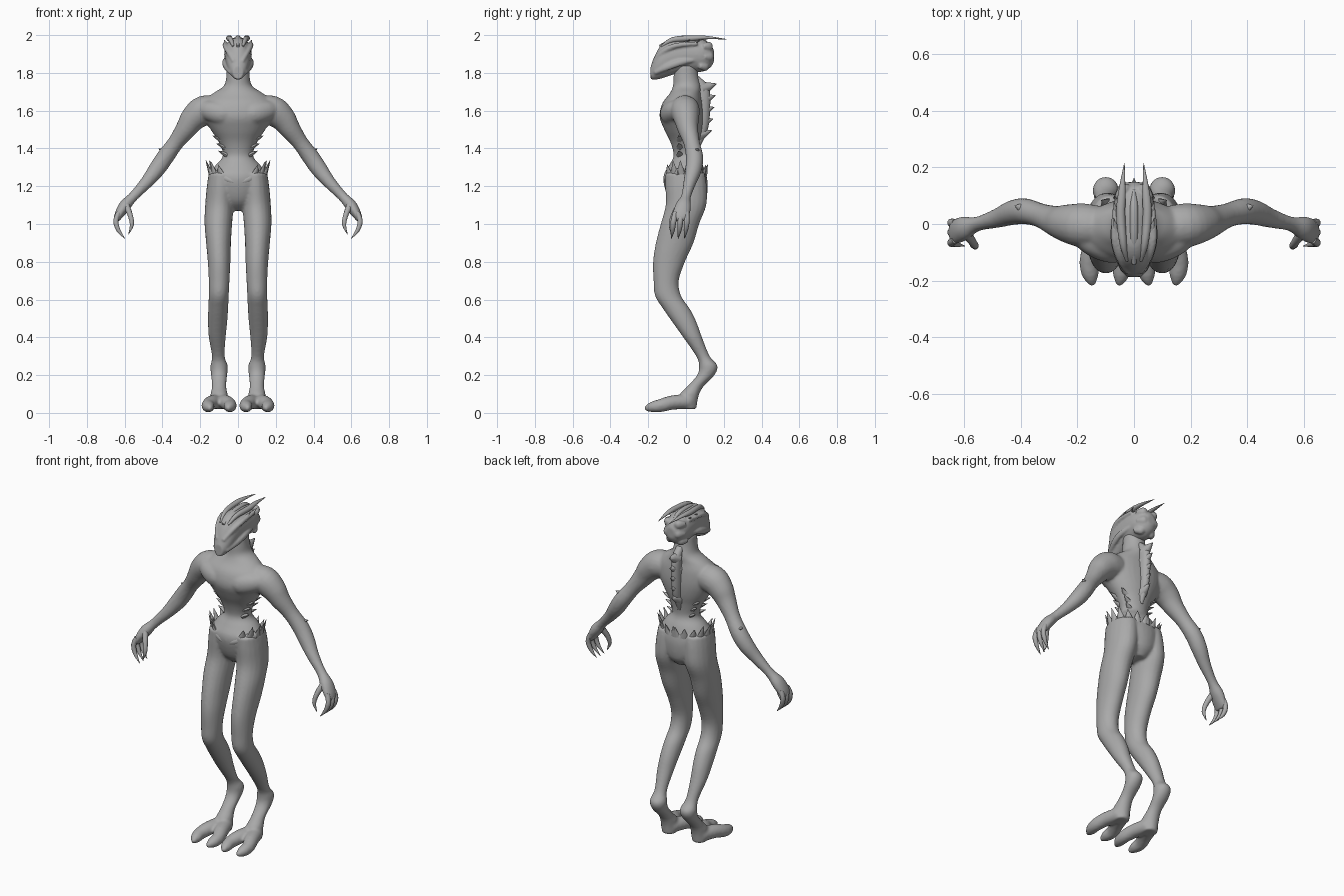
import bpy, bmesh, math
from mathutils import Vector

skin = bpy.data.materials.new("grey skin")
skin.diffuse_color = (0.4, 0.4, 0.4, 1)


def smooth_rings(rings, steps):
    """Catmull-Rom interpolation between key rings (x, y, z, ra, rb)."""
    pts = [Vector(r) for r in rings]
    out = []
    for i in range(len(pts) - 1):
        p0, p1 = pts[max(i - 1, 0)], pts[i]
        p2, p3 = pts[i + 1], pts[min(i + 2, len(pts) - 1)]
        for k in range(steps):
            t = k / steps
            out.append(0.5 * (2 * p1 + (p2 - p0) * t + (2 * p0 - 5 * p1 + 4 * p2 - p3) * t * t
                              + (3 * p1 - p0 - 3 * p2 + p3) * t ** 3))
    return out + [pts[-1]]


def loft(bm, rings, side=(1, 0, 0), axis=None, sides=20, steps=4, mirror=False):
    """Skin elliptical rings; ra runs along 'side', rb across it."""
    rings = smooth_rings(rings, steps)
    pos = [Vector(r[:3]) for r in rings]
    for s in ((1, -1) if mirror else (1,)):
        loops = []
        for i, r in enumerate(rings):
            t = Vector(axis) if axis else pos[min(i + 1, len(pos) - 1)] - pos[max(i - 1, 0)]
            t.normalize()
            u = Vector(side)
            u = (u - t * u.dot(t)).normalized()
            v = t.cross(u)
            ra, rb = max(r[3], 0.001), max(r[4], 0.001)
            loop = []
            for k in range(sides):
                a = 2 * math.pi * k / sides
                p = pos[i] + u * ra * math.cos(a) + v * rb * math.sin(a)
                loop.append(bm.verts.new((p.x * s, p.y, p.z)))
            loops.append(loop)
        for a, b in zip(loops, loops[1:]):
            for k in range(sides):
                n = (k + 1) % sides
                bm.faces.new((a[k], a[n], b[n], b[k]))
        bm.faces.new(loops[0][::-1])
        bm.faces.new(loops[-1])


def spike(bm, base, tip, ra, rb, side=(1, 0, 0), mirror=False):
    b, t = Vector(base), Vector(tip)
    m = b.lerp(t, 0.5)
    loft(bm, [(*b, ra, rb), (*m, ra * 0.55, rb * 0.55), (*t, 0.001, 0.001)],
         side, sides=8, steps=1, mirror=mirror)


def finish(name, bm, voxel=0, relax=0):
    bmesh.ops.recalc_face_normals(bm, faces=bm.faces)
    me = bpy.data.meshes.new(name)
    bm.to_mesh(me)
    bm.free()
    me.materials.append(skin)
    ob = bpy.data.objects.new(name, me)
    bpy.context.collection.objects.link(ob)
    bpy.context.view_layer.objects.active = ob
    ob.select_set(True)
    bpy.ops.object.shade_smooth_by_angle(angle=math.radians(50))
    ob.select_set(False)
    if voxel:
        m = ob.modifiers.new("blend", 'REMESH')
        m.mode, m.voxel_size, m.use_smooth_shade = 'VOXEL', voxel, True
        if relax:
            m = ob.modifiers.new("relax", 'SMOOTH')
            m.factor, m.iterations = 0.5, relax
    return ob


UP = (0, 0, 1)

# Body: trunk, legs, feet and arms blended into one skin
bm = bmesh.new()
loft(bm, [(0, .02, 1.07, .04, .05), (0, .01, 1.12, .11, .095), (0, 0, 1.2, .147, .115),
          (0, -.005, 1.26, .152, .113), (0, 0, 1.31, .12, .09), (0, 0, 1.36, .08, .066),
          (0, -.005, 1.43, .1, .076), (0, -.015, 1.5, .145, .1), (0, -.025, 1.57, .185, .115),
          (0, -.02, 1.64, .185, .105), (0, -.005, 1.69, .135, .082), (0, .005, 1.73, .076, .074),
          (0, 0, 1.78, .062, .066), (0, 0, 1.84, .06, .06)], axis=UP, sides=32)
# chest muscles
loft(bm, [(.02, -.08, 1.59, .04, .04), (.08, -.09, 1.585, .058, .048),
          (.15, -.06, 1.6, .055, .05), (.2, -.02, 1.61, .04, .04)], side=UP, mirror=True)
# legs down to the instep
loft(bm, [(.085, -.005, 1.27, .07, .105), (.09, 0, 1.2, .075, .11), (.098, 0, 1.1, .076, .108),
          (.104, -.032, 1.0, .073, .102), (.103, -.06, .9, .066, .1), (.1, -.09, .8, .06, .085),
          (.1, -.105, .7, .055, .067), (.102, -.095, .62, .053, .069), (.105, -.05, .55, .053, .071),
          (.108, -.008, .48, .051, .064), (.11, .035, .4, .045, .05), (.104, .09, .3, .034, .036),
          (.1, .118, .25, .046, .049), (.1, .105, .2, .043, .046), (.1, .05, .14, .038, .043),
          (.1, .015, .09, .046, .052), (.1, .015, .02, .04, .04)], axis=UP, mirror=True)
# toes, two per foot
for d in (1, -1):
    loft(bm, [(.1 + d * .01, .02, .06, .04, .04), (.1 + d * .038, -.07, .055, .04, .038),
              (.1 + d * .058, -.13, .04, .035, .035), (.1 + d * .054, -.18, .031, .03, .028),
              (.1 + d * .046, -.217, .022, .01, .012)], mirror=True)
# arms
loft(bm, [(.1, -.01, 1.605, .07, .07), (.18, -.005, 1.6, .078, .08), (.235, .002, 1.56, .068, .07),
          (.275, .01, 1.505, .055, .056), (.33, .03, 1.43, .043, .043), (.385, .045, 1.355, .046, .046),
          (.43, .04, 1.29, .044, .044), (.485, .02, 1.22, .034, .034), (.555, 0, 1.145, .026, .026),
          (.6, -.015, 1.095, .042, .032), (.635, -.028, 1.04, .045, .022),
          (.642, -.03, 1.015, .035, .012)], side=(0, 1, 0), mirror=True)
finish("body", bm, 0.008, 5)

# Clawed fingers and thumb
bm = bmesh.new()
for y in (.004, -.03, -.066):
    loft(bm, [(.632, y * .85, 1.06, .014, .014), (.647, y, 1.015, .015, .014),
              (.632, y - .005, .965, .011, .011), (.598, y - .012, .922, .001, .001)],
         side=(0, 1, 0), sides=10, steps=3, mirror=True)
loft(bm, [(.592, -.035, 1.1, .018, .018), (.57, -.065, 1.045, .015, .014),
          (.562, -.08, .995, .011, .011), (.58, -.078, .945, .001, .001)],
     side=(0, 1, 0), sides=10, steps=3, mirror=True)
finish("fingers", bm)

# Flared shoulder and elbow edges
bm = bmesh.new()
spike(bm, (.25, .005, 1.575), (.305, .01, 1.555), .035, .02, (0, 1, 0), True)
spike(bm, (.38, .05, 1.38), (.422, .065, 1.4), .03, .02, (0, 1, 0), True)
finish("arm_ridges", bm)

# Head: long skull with a drooping snout, brows, cheeks and rear lobes
bm = bmesh.new()
loft(bm, [(0, -.187, 1.8, .026, .034), (0, -.165, 1.828, .045, .064), (0, -.13, 1.86, .06, .09),
          (0, -.08, 1.885, .068, .098), (0, -.02, 1.895, .072, .094), (0, .04, 1.897, .073, .092),
          (0, .09, 1.892, .068, .085), (0, .13, 1.89, .05, .06), (0, .148, 1.89, .025, .03)],
     axis=(0, 1, 0), sides=28)
# brow ridges sweeping from snout to temple
loft(bm, [(.022, -.172, 1.86, .01, .01), (.05, -.12, 1.912, .014, .014),
          (.068, -.05, 1.945, .014, .014), (.066, .06, 1.955, .01, .01)], side=UP, mirror=True)
# cheek ridges
loft(bm, [(.035, -.165, 1.8, .012, .012), (.06, -.1, 1.83, .018, .014),
          (.07, -.03, 1.855, .018, .014), (.06, .05, 1.87, .01, .01)], side=UP, mirror=True)
# lobes at the back of the skull
for z, y in ((1.94, .125), (1.885, .13), (1.835, .105)):
    loft(bm, [(.015, y, z, .012, .012), (.035, y - .005, z, .026, .022),
              (.06, y - .035, z, .012, .012)], side=UP, mirror=True)
finish("head", bm, 0.006, 3)

# Crest horns pointing backwards
bm = bmesh.new()
loft(bm, [(.025, -.13, 1.94, .006, .006), (.038, -.07, 1.975, .013, .014),
          (.047, .03, 1.983, .016, .015), (.043, .11, 1.987, .013, .009),
          (.034, .215, 1.978, .001, .001)], sides=12, mirror=True)
loft(bm, [(0, -.14, 1.94, .008, .008), (0, -.05, 1.98, .014, .012), (0, .06, 1.984, .014, .012),
          (0, .12, 1.955, .004, .004)], sides=12)
for y in (-.04, .02):
    spike(bm, (.06, y, 1.945), (.072, y + .06, 1.975), .014, .01, mirror=True)
finish("crest_horns", bm)

# Row of spines along the back
bm = bmesh.new()
loft(bm, [(0, .05, 1.78, .02, .02), (0, .085, 1.72, .026, .038), (0, .085, 1.6, .028, .042),
          (0, .075, 1.5, .024, .04), (0, .05, 1.4, .015, .02)], axis=UP, sides=12)
for i in range(5):
    z, y = 1.725 - .062 * i, .162 - .006 * i
    spike(bm, (0, y - .075, z - .008), (0, y, z + .018), .032, .038)
finish("back_spines", bm)

# Crown of spikes around the hips
bm = bmesh.new()
for deg in (-52, -32, -12, 8, 28, 48, 68, 88):
    a = math.radians(deg)
    c, s = math.cos(a), math.sin(a)
    top = 1.335 if abs(deg) < 35 else 1.315
    spike(bm, (.142 * c, -.005 + .104 * s, 1.255), (.172 * c, -.005 + .12 * s, top),
          .026, .013, (-s, c, 0), True)
# collar ridge dipping to the front
loft(bm, [(.146, -.04, 1.28, .008, .02), (.1, -.085, 1.26, .008, .018),
          (.05, -.108, 1.235, .008, .014), (0, -.11, 1.215, .006, .01)],
     side=(0, 1, 0), sides=10, mirror=True)
finish("hip_spikes", bm)

# Short rib spikes along the flanks
bm = bmesh.new()
for x, z in ((.075, 1.375), (.085, 1.415), (.105, 1.455)):
    spike(bm, (x - .015, -.03, z - .01), (x + .03, -.04, z + .012), .022, .014, (0, 1, 0), True)
    spike(bm, (x - .02, .03, z - .01), (x + .02, .045, z + .012), .02, .012, (0, 1, 0), True)
finish("rib_spikes", bm)
